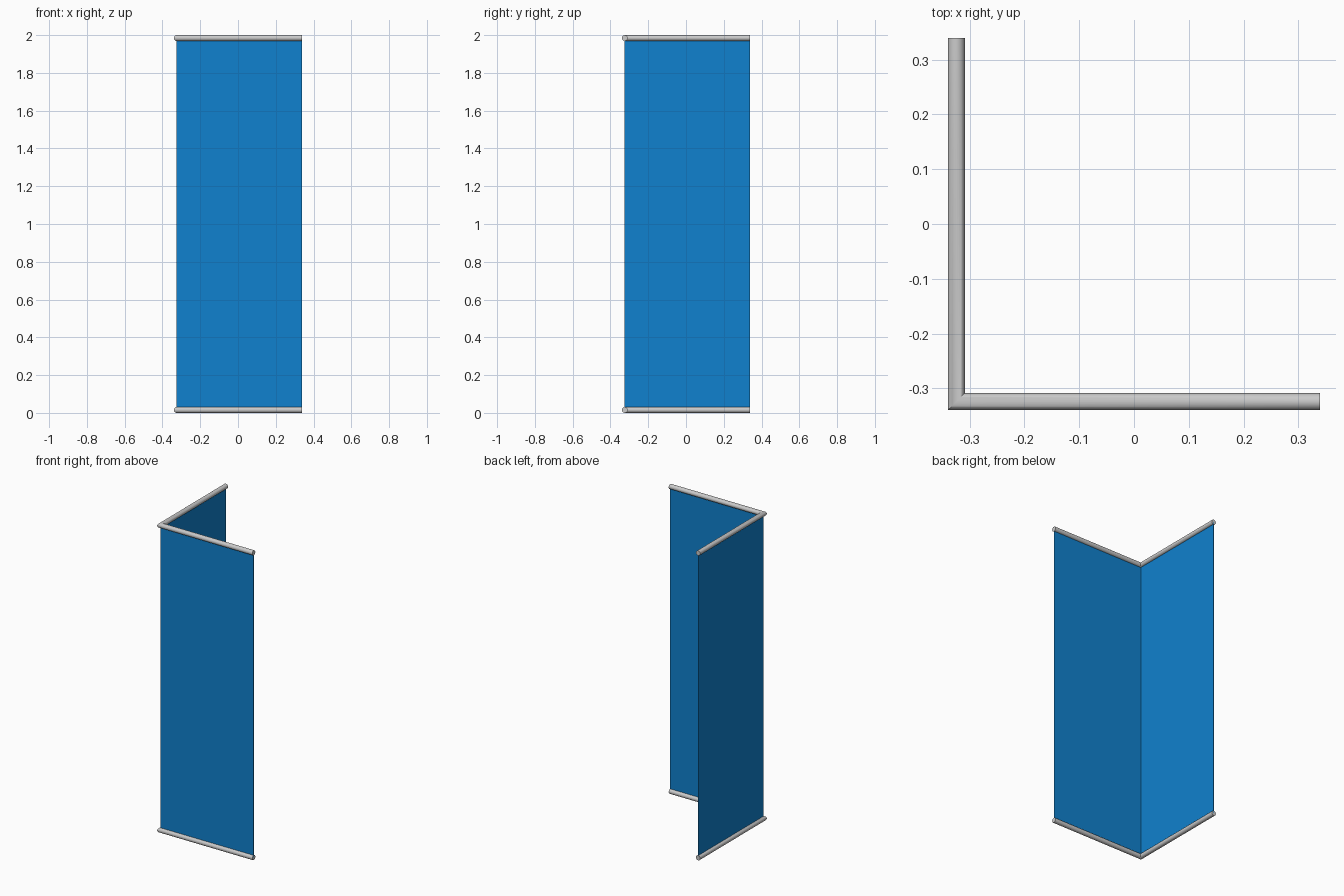
import bpy, bmesh
from math import cos, sin, pi, radians

if "Cube" in bpy.data.objects:
    bpy.data.objects.remove(bpy.data.objects["Cube"])

R = 0.0155           # rail radius
END = 0.34           # free end of both wings
C = -END + R         # centre line of the corner
H = 2.0
SIDES = 24

blue = bpy.data.materials.new("blue_fabric")
blue.diffuse_color = (0.005, 0.22, 0.62, 1)
blue.use_nodes = True
blue.node_tree.nodes["Principled BSDF"].inputs["Base Color"].default_value = blue.diffuse_color


def finish(name, bm):
    bmesh.ops.recalc_face_normals(bm, faces=bm.faces)
    mesh = bpy.data.meshes.new(name)
    bm.to_mesh(mesh)
    bm.free()
    ob = bpy.data.objects.new(name, mesh)
    bpy.context.collection.objects.link(ob)
    return ob


def l_sweep(name, profile):
    """Sweep an (offset, z) profile along the L path with a mitred corner."""
    bm = bmesh.new()
    rings = [[bm.verts.new(p) for p in pts] for pts in (
        [(C + u, END, z) for u, z in profile],
        [(C + u, C + u, z) for u, z in profile],
        [(END, C + u, z) for u, z in profile])]
    n = len(profile)
    for a, b in zip(rings, rings[1:]):
        for i in range(n):
            j = (i + 1) % n
            bm.faces.new((a[i], a[j], b[j], b[i]))
    bm.faces.new(rings[0])
    bm.faces.new(rings[-1])
    return finish(name, bm)


# Round rails at floor and top
for name, zc in (("bottom_rail", R), ("top_rail", H - R)):
    circle = [(R * cos(2 * pi * i / SIDES), zc + R * sin(2 * pi * i / SIDES))
              for i in range(SIDES)]
    rail = l_sweep(name, circle)
    bpy.ops.object.select_all(action='DESELECT')
    rail.select_set(True)
    bpy.context.view_layer.objects.active = rail
    bpy.ops.object.shade_smooth_by_angle(angle=radians(35))

# Thin folded panel stretched between the rails
T = 0.001
panel = l_sweep("folded_panel", [(-T, R), (T, R), (T, H - R), (-T, H - R)])
panel.data.materials.append(blue)
